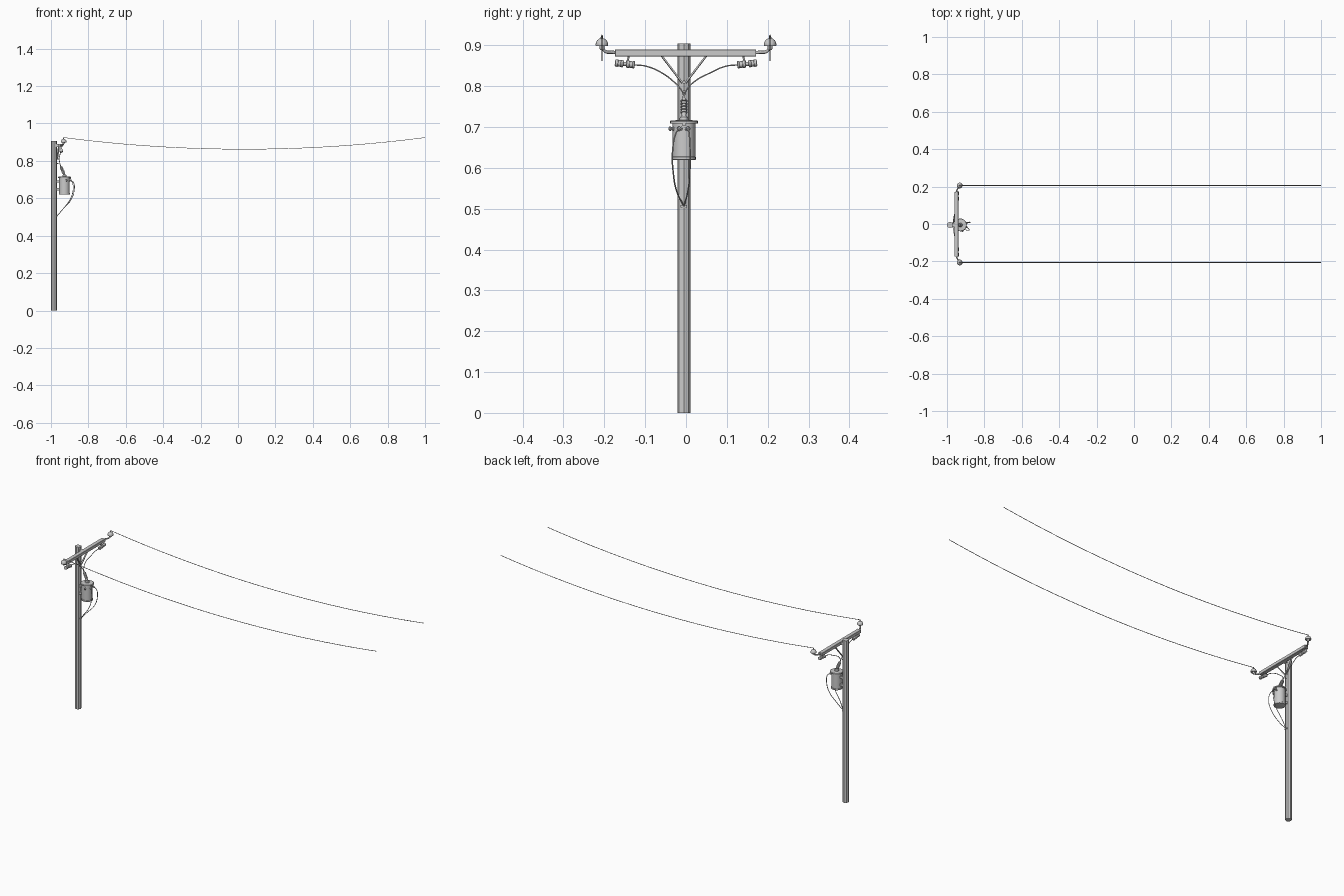
import bpy, bmesh, math
from mathutils import Vector, Matrix

if "Cube" in bpy.data.objects:
    bpy.data.objects.remove(bpy.data.objects["Cube"])

PX, PY = -0.984, -0.005      # pole axis
TX = -0.928                  # transformer axis


def finish(name, bm):
    bmesh.ops.recalc_face_normals(bm, faces=bm.faces[:])
    me = bpy.data.meshes.new(name)
    bm.to_mesh(me)
    bm.free()
    ob = bpy.data.objects.new(name, me)
    bpy.context.collection.objects.link(ob)
    return ob


def lathe(name, profile, origin, direction=(0, 0, 1), sides=16):
    """Capped solid of revolution; profile is (radius, height) pairs."""
    bm = bmesh.new()
    rot = Vector(direction).to_track_quat('Z', 'Y').to_matrix().to_4x4()
    mat = Matrix.Translation(origin) @ rot
    rings = []
    for r, h in profile:
        rings.append([bm.verts.new(mat @ Vector((r * math.cos(2 * math.pi * i / sides),
                                                 r * math.sin(2 * math.pi * i / sides), h)))
                      for i in range(sides)])
    for a, b in zip(rings, rings[1:]):
        for i in range(sides):
            j = (i + 1) % sides
            bm.faces.new((a[i], a[j], b[j], b[i]))
    bm.faces.new(rings[0])
    bm.faces.new(rings[-1])
    return finish(name, bm)


def box(name, lo, hi, bevel=0.0):
    lo, hi = Vector(lo), Vector(hi)
    bm = bmesh.new()
    bmesh.ops.create_cube(bm, size=1, matrix=Matrix.Translation((lo + hi) / 2)
                          @ Matrix.Diagonal((*(hi - lo), 1)))
    if bevel:
        bmesh.ops.bevel(bm, geom=bm.edges[:], offset=bevel, segments=1, affect='EDGES')
    return finish(name, bm)


def bar(name, a, b, w, t):
    """Flat strap between two points."""
    a, b = Vector(a), Vector(b)
    d = b - a
    bm = bmesh.new()
    rot = d.to_track_quat('Z', 'X').to_matrix().to_4x4()
    bmesh.ops.create_cube(bm, size=1, matrix=Matrix.Translation((a + b) / 2) @ rot
                          @ Matrix.Diagonal((t, w, d.length, 1)))
    return finish(name, bm)


def tube(name, pts, r, res=1, steps=8):
    cu = bpy.data.curves.new(name, 'CURVE')
    cu.dimensions = '3D'
    cu.bevel_depth = r
    cu.bevel_resolution = res
    cu.resolution_u = steps
    cu.use_fill_caps = True
    sp = cu.splines.new('BEZIER')
    sp.bezier_points.add(len(pts) - 1)
    for bp, p in zip(sp.bezier_points, pts):
        bp.co = p
        bp.handle_left_type = bp.handle_right_type = 'AUTO'
    ob = bpy.data.objects.new(name, cu)
    bpy.context.collection.objects.link(ob)
    return ob


# eight-sided pole and the clamp where the leads enter it
lathe("pole", [(.0164, 0), (.0164, .905)], (PX, PY, 0), sides=8)
box("cable_clamp", (-.976, PY - .008, .503), (-.9655, PY + .008, .509))

# crossarm with its mounting block
box("crossarm", (-.961, -.174, .873), (-.939, .172, .890), .001)
box("crossarm_mount", (-.974, PY - .010, .874), (-.960, PY + .010, .889))

for s, side in ((-1, "left"), (1, "right")):
    # diagonal brace
    bar(f"brace_{side}", (-.967, PY + s * .004, .808), (-.958, PY + s * .056, .876), .008, .004)
    # curved pin bracket and mushroom insulator
    y = s * .206
    tube(f"pin_bracket_{side}", [(-.950, s * .166, .882), (-.947, s * .180, .883),
                                 (-.936, s * .199, .886), (-.932, y, .900)], .004, 2)
    lathe(f"line_insulator_{side}",
          [(.005, .889), (.006, .898), (.0145, .898), (.0155, .901), (.0145, .907),
           (.0115, .9125), (.007, .916), (.003, .917), (.0025, .924)], (-.932, y, 0))
    # sagging line wire
    wire = []
    for i in range(17):
        t = i / 8 - 1
        wire.append((.034 + .966 * t, y, .8625 + .0622 * t * t))
    tube(f"line_wire_{side}", wire, .0015, 1, 3)
    # hanging fuse insulator
    a, b = Vector((-.945, s * .174, .857)), Vector((-.945, s * .125, .852))
    lathe(f"fuse_insulator_{side}",
          [(.006, 0), (.009, .001), (.009, .007), (.0082, .008), (.0082, .014), (.009, .015),
           (.009, .020), (.005, .021), (.005, .028), (.009, .029), (.009, .035),
           (.0082, .036), (.0082, .043), (.009, .044), (.009, .048), (.006, .049)],
          a, b - a, 12)
    tube(f"fuse_hook_{side}", [(-.948, s * .140, .876), (-.946, s * .142, .866),
                               (-.945, s * .148, .853)], .0025)
    # jumper from fuse to the transformer bushing
    tube(f"jumper_{side}", [b, (-.947, s * .098, .849), (-.952, s * .060, .833),
                            (-.957, PY + s * .024, .810), (-.953, PY + s * .006, .790),
                            (-.950, PY, .774)], .0018)

lathe("brace_bolt", [(.004, 0), (.004, .008)], (-.971, PY, .810), (1, 0, 0), 6)
lathe("jumper_clamp", [(.003, 0), (.003, .010)], (-.971, PY, .787), (1, 0, 0), 6)

# transformer tank with bottom rim and overhanging lid
lathe("transformer_tank",
      [(.026, .619), (.029, .620), (.029, .627), (.028, .628), (.028, .709), (.034, .709),
       (.034, .714), (.032, .716), (.011, .717), (.010, .724), (.006, .728)],
      (TX, PY, 0), sides=24)
for z in (.648, .690):
    box("tank_bracket", (-.974, PY - .009, z - .006), (-.950, PY + .009, z + .006))
box("lid_latch", (TX + .026, PY - .004, .702), (TX + .036, PY + .004, .714))

# tilted ribbed high-voltage bushing
ribs = [(.005, 0)]
for i in range(5):
    h = .010 + i * .0075
    ribs += [(.006, h), (.009, h + .001), (.0085, h + .004), (.006, h + .005)]
ribs += [(.003, .050), (.003, .056)]
lathe("high_voltage_bushing", ribs, (TX, PY, .725), (-.40, 0, .92), 12)

# three low-voltage bushings, two with drooping leads into the clamp
top = Vector((-.967, PY, .506))
for i, (deg, bulge, reach) in enumerate(((-72, 0, 0), (-20, -.033, -.882), (17, .010, -.876))):
    d = Vector((math.cos(math.radians(deg)), math.sin(math.radians(deg)), 0))
    p = Vector((TX, PY, .696)) + d * .025
    lathe(f"low_voltage_bushing_{i}",
          [(.006, 0), (.006, .004), (.004, .005), (.004, .008), (.0055, .009), (.0055, .012),
           (.003, .014)], p, d, 10)
    if reach:
        e = p + d * .012
        tube(f"low_voltage_lead_{i}",
             [e, (reach - .003, e.y + (bulge - e.y) * .5, .683),
              (reach, bulge, .640), (reach - .018, bulge * .95, .590),
              (-.938, bulge * .6 - .002, .540), top], .0018)

# smooth round parts, keeping hard edges
bpy.ops.object.select_all(action='DESELECT')
for ob in bpy.context.scene.objects:
    if ob.type == 'MESH':
        ob.select_set(True)
        bpy.context.view_layer.objects.active = ob
bpy.ops.object.shade_smooth_by_angle(angle=math.radians(32))
